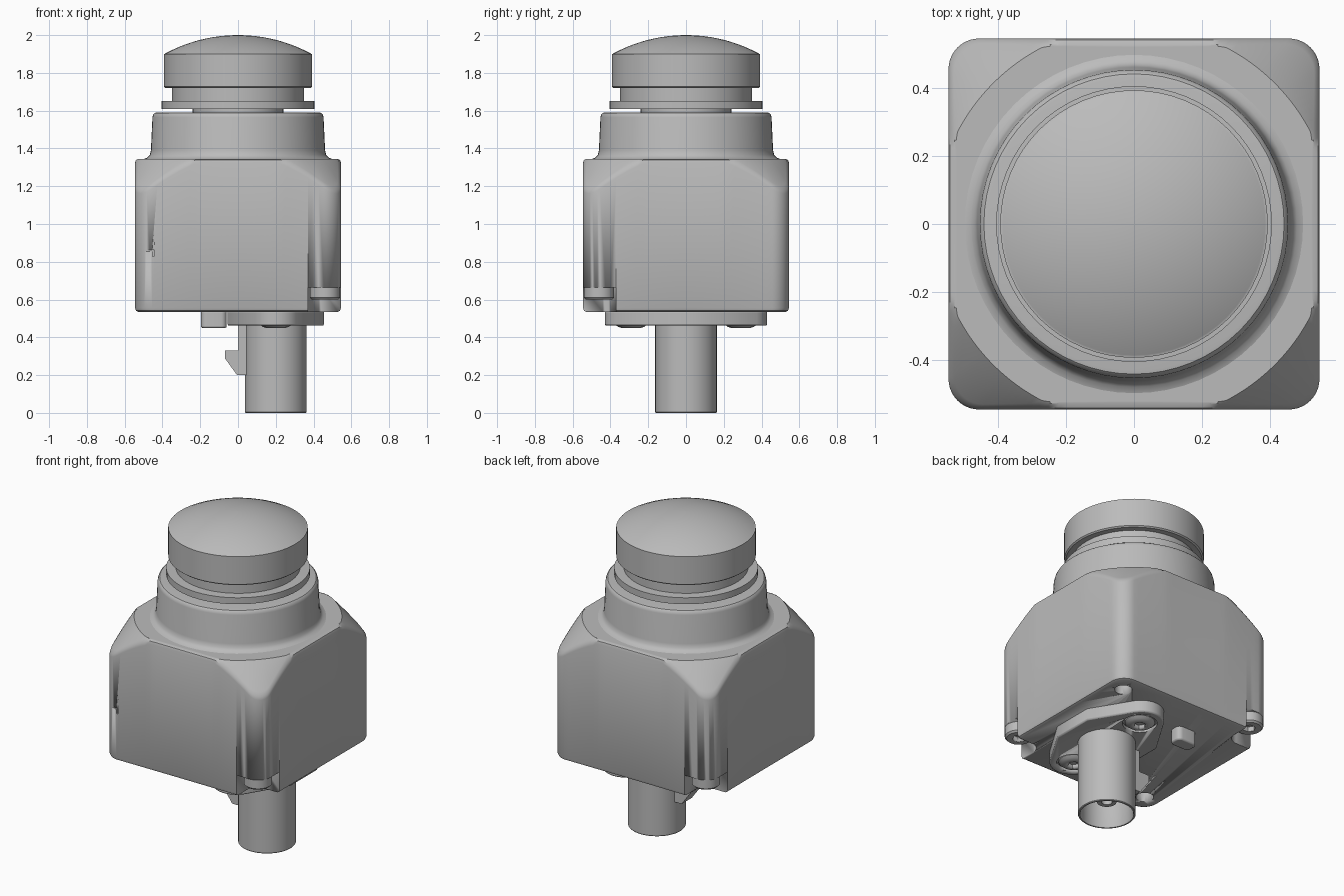
import bpy, bmesh
from math import pi, cos, sin, hypot, radians
from mathutils import Vector

if "Cube" in bpy.data.objects:
    bpy.data.objects.remove(bpy.data.objects["Cube"])

GREY = (0.5, 0.5, 0.5, 1)
grey = bpy.data.materials.new("plain grey")
grey.use_nodes = True
grey.diffuse_color = GREY
grey.node_tree.nodes["Principled BSDF"].inputs["Base Color"].default_value = GREY


def finish(name, bm, angle=32):
    """Turn a bmesh into a shaded object."""
    bmesh.ops.remove_doubles(bm, verts=bm.verts, dist=1e-5)
    bmesh.ops.recalc_face_normals(bm, faces=bm.faces)
    mesh = bpy.data.meshes.new(name)
    bm.to_mesh(mesh)
    bm.free()
    obj = bpy.data.objects.new(name, mesh)
    bpy.context.collection.objects.link(obj)
    mesh.materials.append(grey)
    bpy.ops.object.select_all(action='DESELECT')
    obj.select_set(True)
    bpy.context.view_layer.objects.active = obj
    bpy.ops.object.shade_smooth_by_angle(angle=radians(angle))
    return obj


def loft(name, rings):
    """Skin a stack of equal-length closed rings and cap both ends."""
    bm = bmesh.new()
    loops = [[bm.verts.new(p) for p in ring] for ring in rings]
    n = len(loops[0])
    for low, high in zip(loops, loops[1:]):
        for i in range(n):
            j = (i + 1) % n
            bm.faces.new((low[i], low[j], high[j], high[i]))
    bm.faces.new(loops[0])
    bm.faces.new(loops[-1])
    return finish(name, bm)


def circle(r, z, centre=(0, 0), n=48):
    return [(centre[0] + r * cos(2 * pi * i / n),
             centre[1] + r * sin(2 * pi * i / n), z) for i in range(n)]


def lathe(name, profile, centre=(0, 0), n=48):
    return loft(name, [circle(r, z, centre, n) for r, z in profile])


def prism(name, outline, low, high, bevel=0):
    """Extrude an xy outline between two heights."""
    obj = loft(name, [[(x, y, z) for x, y in outline] for z in (low, high)])
    if bevel:
        mod = obj.modifiers.new("soft edges", 'BEVEL')
        mod.width, mod.segments = bevel, 2
        mod.limit_method, mod.angle_limit = 'ANGLE', radians(50)
    return obj


def rounded(hx, hy, radius, centre=(0, 0), arc=10, side=1):
    """Rounded rectangle outline with subdivided straight sides."""
    pts = []
    for k, (sx, sy) in enumerate(((1, 1), (-1, 1), (-1, -1), (1, -1))):
        for i in range(arc + 1):
            a = pi / 2 * (k + i / arc)
            pts.append(Vector((centre[0] + sx * (hx - radius) + radius * cos(a),
                               centre[1] + sy * (hy - radius) + radius * sin(a))))
    out = []
    for p, q in zip(pts, pts[1:] + pts[:1]):
        steps = side if (q - p).length > radius * 0.5 else 1
        out += [p.lerp(q, s / steps) for s in range(steps)]
    return out


def cut(target, cutter):
    cutter.hide_render = True
    cutter.hide_viewport = True
    mod = target.modifiers.new(cutter.name, 'BOOLEAN')
    mod.operation, mod.object, mod.solver = 'DIFFERENCE', cutter, 'EXACT'


# Housing: rounded block whose upper corners are trimmed by a cone
BASE, TOP, CONE_R = 0.535, 1.345, 0.585
outline = rounded(0.545, 0.545, 0.09, side=32)


def cone_height(r):
    return TOP - max(0, r - CONE_R) * 1.1


def housing_ring(inset, height):
    ring = []
    for p in outline:
        r = p.length - inset
        q = p.normalized() * r
        ring.append((q.x, q.y, height(r, p.length)))
    return ring


def inner_ring(radius, z):
    return [(*(p.normalized() * min(radius, p.length - 0.025)), z) for p in outline]


housing = loft("housing", [
    housing_ring(0.02, lambda r, full: BASE),
    housing_ring(0.006, lambda r, full: BASE + 0.006),
    housing_ring(0, lambda r, full: BASE + 0.02),
    housing_ring(0, lambda r, full: cone_height(full) - 0.02),
    housing_ring(0.005, lambda r, full: cone_height(r) - 0.006),
    housing_ring(0.02, lambda r, full: cone_height(r)),
    inner_ring(CONE_R, TOP),
    inner_ring(0.44, TOP),
])

# Corner pockets with screws, on two opposite corners
for side, label in ((1, "left"), (-1, "right")):
    spot = (0.46 * side, -0.46 * side)
    pocket = prism(label + "_pocket_cutter",
                   rounded(0.13, 0.13, 0.07, (0.5 * side, -0.5 * side)), 0.4, 0.665)
    cut(housing, pocket)
    screw = lathe(label + "_corner_screw",
                  [(0.05, 0.68), (0.08, 0.665), (0.08, 0.61), (0.07, 0.6), (0.04, 0.6)], spot, 36)
    # hexagonal drive socket
    cut(screw, lathe(label + "_socket_cutter", [(0.038, 0.5), (0.038, 0.63)], spot, 6))

# Blind holes on the other two corners
for side, label in ((1, "back"), (-1, "front")):
    cut(housing, lathe(label + "_hole_cutter", [(0.05, 0.4), (0.05, 0.6)],
                       (0.435 * side, 0.425 * side), 24))

# Short stepped seam on the front face
for label, cx, hx, low, high in (("seam", -0.5, 0.055, 0.855, 0.863),
                                 ("seam_end", -0.449, 0.004, 0.828, 0.863)):
    cut(housing, prism(label + "_cutter", [(cx - hx, -0.6), (cx + hx, -0.6),
                                           (cx + hx, -0.537), (cx - hx, -0.537)], low, high))

# Neck with a flared foot and rounded lip
lathe("neck", [(0.5, TOP - 0.01), (0.497, TOP), (0.479, 1.352), (0.467, 1.366), (0.461, 1.39),
               (0.453, 1.565), (0.449, 1.58), (0.441, 1.588), (0.43, 1.59), (0.2, 1.59)], n=64)

# Lens barrel, grooves and shallow dome
DOME_R = 0.81
dome = [(r, 2 - DOME_R + (DOME_R ** 2 - r ** 2) ** 0.5)
        for r in [0.388 * cos(pi / 2 * i / 14) for i in range(14)] + [0.004]]
lathe("lens_barrel", [(0.24, 1.58), (0.24, 1.61), (0.405, 1.61), (0.405, 1.65), (0.35, 1.652),
                      (0.35, 1.72), (0.385, 1.72), (0.393, 1.727), (0.393, 1.9)] + dome, n=64)

# Mounting flange: long six-sided plate with rounded tips
C = 0.2
tip = [(C + 0.13 * cos(a), 0.3 + 0.13 * sin(a))
       for a in [radians(35 + 110 * i / 10) for i in range(11)]]
half = [(C + 0.255, 0.13)] + tip + [(C - 0.255, 0.13)]
flange = prism("mounting_flange", half + [(2 * C - x, -y) for x, y in half], 0.462, 0.54, 0.008)

# Flange screws sunk in round seats
for side, label in ((1, "back"), (-1, "front")):
    spot = (C, 0.29 * side)
    cut(flange, lathe(label + "_seat_cutter", [(0.098, 0.4), (0.098, 0.48)], spot, 36))
    head = lathe(label + "_flange_screw", [(0.085, 0.49), (0.085, 0.468), (0.07, 0.456),
                                           (0.05, 0.449), (0.03, 0.449)], spot, 36)
    cut(head, lathe(label + "_drive_cutter", [(0.035, 0.4), (0.035, 0.47)], spot, 6))

# Connector tube, open at the bottom, with a contact inside
lathe("connector_tube", [(0.15, 0.36), (0.148, 0.01), (0.152, 0), (0.16, 0),
                         (0.163, 0.004), (0.163, 0.47)], (C, 0))
lathe("connector_contact", [(0.03, 0.15), (0.03, 0.08), (0.055, 0.08), (0.055, 0.37)], (C, 0), 24)

# Latch hook on the tube
bm = bmesh.new()
hook = [(0.06, 0.2), (-0.005, 0.2), (-0.07, 0.29), (-0.07, 0.33), (0, 0.33), (0, 0.47), (0.06, 0.47)]
face = bm.faces.new([bm.verts.new((x, -0.05, z)) for x, z in hook])
side = bmesh.ops.extrude_face_region(bm, geom=[face])["geom"]
bmesh.ops.translate(bm, vec=(0, 0.1, 0), verts=[v for v in side if isinstance(v, bmesh.types.BMVert)])
finish("latch_hook", bm)

# Locating nub beside the flange
prism("locating_nub", rounded(0.068, 0.042, 0.03, (-0.128, 0.28), 6), 0.45, 0.54, 0.008)
